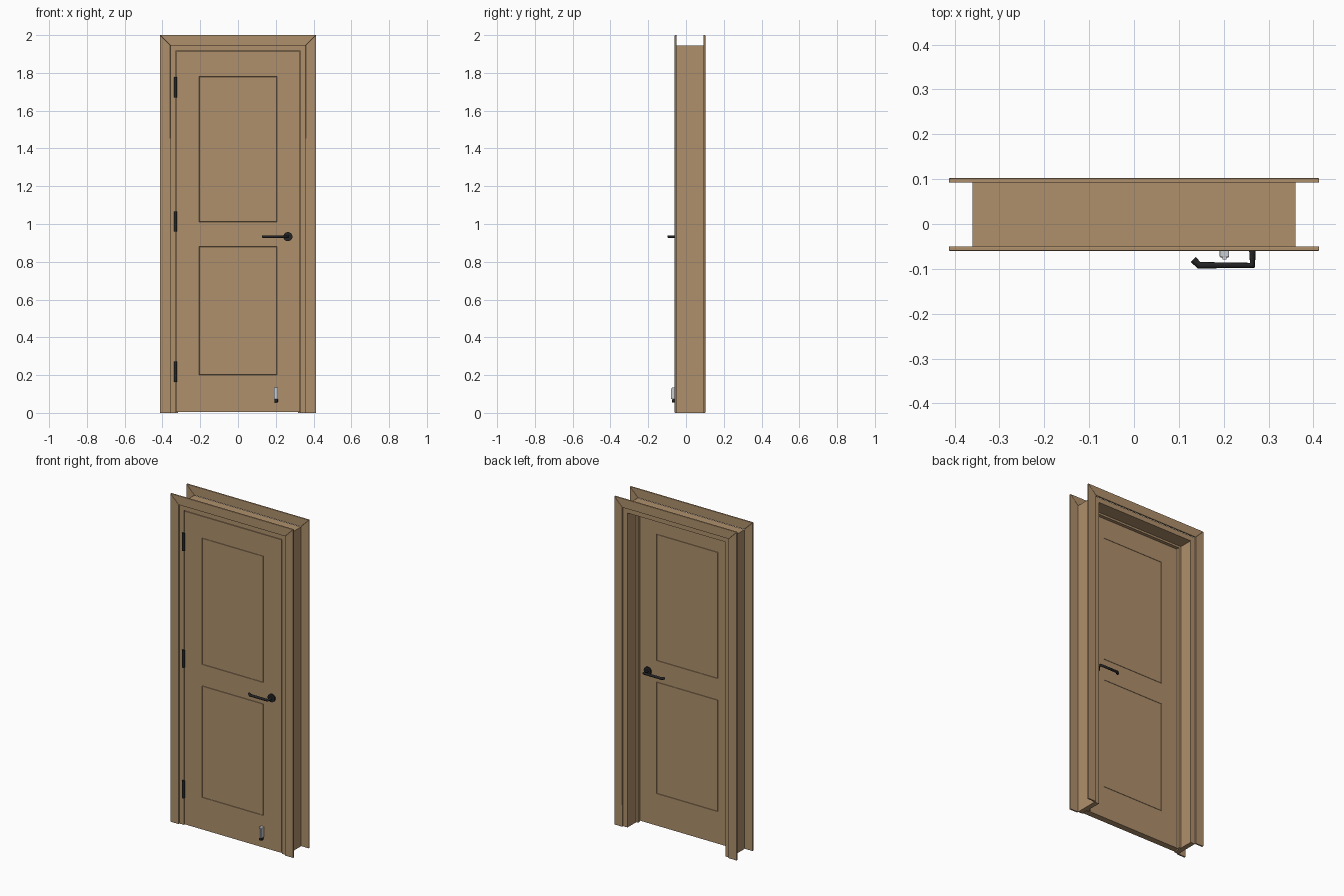
import bpy
import bmesh
import math
from mathutils import Vector, Matrix

cube = bpy.data.objects.get("Cube")
if cube:
    bpy.data.objects.remove(cube)


def material(name, rgb, rough=0.6):
    m = bpy.data.materials.new(name)
    m.use_nodes = True
    m.diffuse_color = (*rgb, 1)
    bsdf = m.node_tree.nodes["Principled BSDF"]
    bsdf.inputs["Base Color"].default_value = (*rgb, 1)
    bsdf.inputs["Roughness"].default_value = rough
    return m


WOOD = material("tan wood", (0.43, 0.28, 0.15))
BLACK = material("black metal", (0.018, 0.018, 0.02))
GREY = material("light grey metal", (0.6, 0.62, 0.64))


def finish(name, bm, mat, bevel=0, smooth=False):
    bmesh.ops.recalc_face_normals(bm, faces=bm.faces)
    mesh = bpy.data.meshes.new(name)
    bm.to_mesh(mesh)
    bm.free()
    mesh.materials.append(mat)
    ob = bpy.data.objects.new(name, mesh)
    bpy.context.collection.objects.link(ob)
    if bevel:
        mod = ob.modifiers.new("soft edges", "BEVEL")
        mod.width = bevel
        mod.segments = 2
    if smooth:
        bpy.ops.object.select_all(action="DESELECT")
        ob.select_set(True)
        bpy.context.view_layer.objects.active = ob
        bpy.ops.object.shade_smooth_by_angle()
    return ob


def box_mesh(x, y, z):
    bm = bmesh.new()
    bmesh.ops.create_cube(bm, size=1)
    for v in bm.verts:
        v.co = Vector([lo + (c + 0.5) * (hi - lo) for c, (lo, hi) in zip(v.co, (x, y, z))])
    return bm


def box(name, x, y, z, mat=WOOD, bevel=0):
    return finish(name, box_mesh(x, y, z), mat, bevel)


def cylinder(name, centre, radius, length, axis, mat):
    bm = bmesh.new()
    turn = Matrix.Rotation(math.pi / 2, 4, "X") if axis == "y" else Matrix()
    bmesh.ops.create_cone(bm, cap_ends=True, segments=24, radius1=radius, radius2=radius,
                          depth=length, matrix=Matrix.Translation(centre) @ turn)
    return finish(name, bm, mat, smooth=True)


def slab(name, outline, y0, y1):
    # extrudes an x/z outline through the depth
    bm = bmesh.new()
    face = bm.faces.new([bm.verts.new((x, y0, z)) for x, z in outline])
    out = bmesh.ops.extrude_face_region(bm, geom=[face])
    verts = [v for v in out["geom"] if isinstance(v, bmesh.types.BMVert)]
    bmesh.ops.translate(bm, verts=verts, vec=(0, y1 - y0, 0))
    return finish(name, bm, WOOD, bevel=0.002)


# Overall sizes
OUT, MID, IN, STOP = 0.413, 0.358, 0.33, 0.318
TOP, MID_TOP, IN_TOP = 2.0, 1.945, 1.915
FRONT, BACK, TRIM = -0.05, 0.092, 0.01
DOOR_BACK = -0.012

# Mitred casings on both faces of the wall
for side, y0 in (("front", FRONT - TRIM), ("back", BACK)):
    slab(side + "_casing_top", [(-OUT, TOP), (OUT, TOP), (MID, MID_TOP), (-MID, MID_TOP)], y0, y0 + TRIM)
    for hand, s in (("left", 1), ("right", -1)):
        slab(f"{side}_casing_{hand}",
             [(s * OUT, 0), (s * OUT, TOP), (s * MID, MID_TOP), (s * MID, 0)], y0, y0 + TRIM)

# Jambs and door stops
for hand, s in (("left", 1), ("right", -1)):
    box("jamb_" + hand, sorted((s * IN, s * 0.36)), (FRONT, BACK), (0, MID_TOP))
    box("stop_" + hand, sorted((s * STOP, s * IN)), (DOOR_BACK, 0.008), (0, IN_TOP))
box("jamb_head", (-IN, IN), (FRONT, BACK), (IN_TOP, MID_TOP))
box("stop_head", (-STOP, STOP), (DOOR_BACK, 0.008), (IN_TOP - 0.012, IN_TOP))

# Door leaf with two grooved panels on each face
PANEL_X = 0.206
PANELS = ((0.2, 0.88), (1.01, 1.78))
bm = box_mesh((-0.327, 0.327), (FRONT, DOOR_BACK), (0.005, 1.912))
cuts = [((x, 0, 0), (1, 0, 0)) for x in (-PANEL_X, PANEL_X)]
cuts += [((0, 0, z), (0, 0, 1)) for span in PANELS for z in span]
for point, normal in cuts:
    bmesh.ops.bisect_plane(bm, geom=bm.verts[:] + bm.edges[:] + bm.faces[:],
                           plane_co=point, plane_no=normal)
bm.normal_update()
fields = []
for f in bm.faces:
    c = f.calc_center_median()
    if abs(f.normal.y) > 0.9 and abs(c.x) < PANEL_X and any(a < c.z < b for a, b in PANELS):
        fields.append(f)
for depth in (-0.003, 0.003):
    bmesh.ops.inset_individual(bm, faces=fields, thickness=0.0015, depth=depth)
finish("door_leaf", bm, WOOD)

# Hinges
for name, z in (("lower", 0.218), ("middle", 1.013), ("upper", 1.725)):
    cylinder("hinge_" + name, (-0.331, -0.052, z), 0.0075, 0.108, "z", BLACK)

# Lever handles on both faces
HX, HZ = 0.264, 0.933
for side, face, d in (("front", FRONT, -1), ("back", DOOR_BACK, 1)):
    cylinder(side + "_rose", (HX, face + d * 0.004, HZ), 0.024, 0.008, "y", BLACK)
    cu = bpy.data.curves.new(side + "_lever", "CURVE")
    cu.dimensions = "3D"
    cu.bevel_depth = 0.0078
    cu.bevel_resolution = 3
    cu.use_fill_caps = True
    path = [(HX, 0), (HX, 0.042), (0.145, 0.042), (0.132, 0.029)]
    sp = cu.splines.new("POLY")
    sp.points.add(len(path) - 1)
    for p, (x, out) in zip(sp.points, path):
        p.co = (x, face + d * out, HZ, 1)
    sp.use_smooth = True
    cu.materials.append(BLACK)
    bpy.context.collection.objects.link(bpy.data.objects.new(side + "_lever", cu))

# Foot-operated holder near the bottom of the door
box("holder_body", (0.191, 0.212), (-0.074, FRONT), (0.072, 0.134), GREY, bevel=0.002)
box("holder_pedal", (0.197, 0.206), (-0.079, -0.073), (0.074, 0.13), GREY)
box("holder_foot", (0.192, 0.211), (-0.075, -0.055), (0.056, 0.072), BLACK, bevel=0.002)
